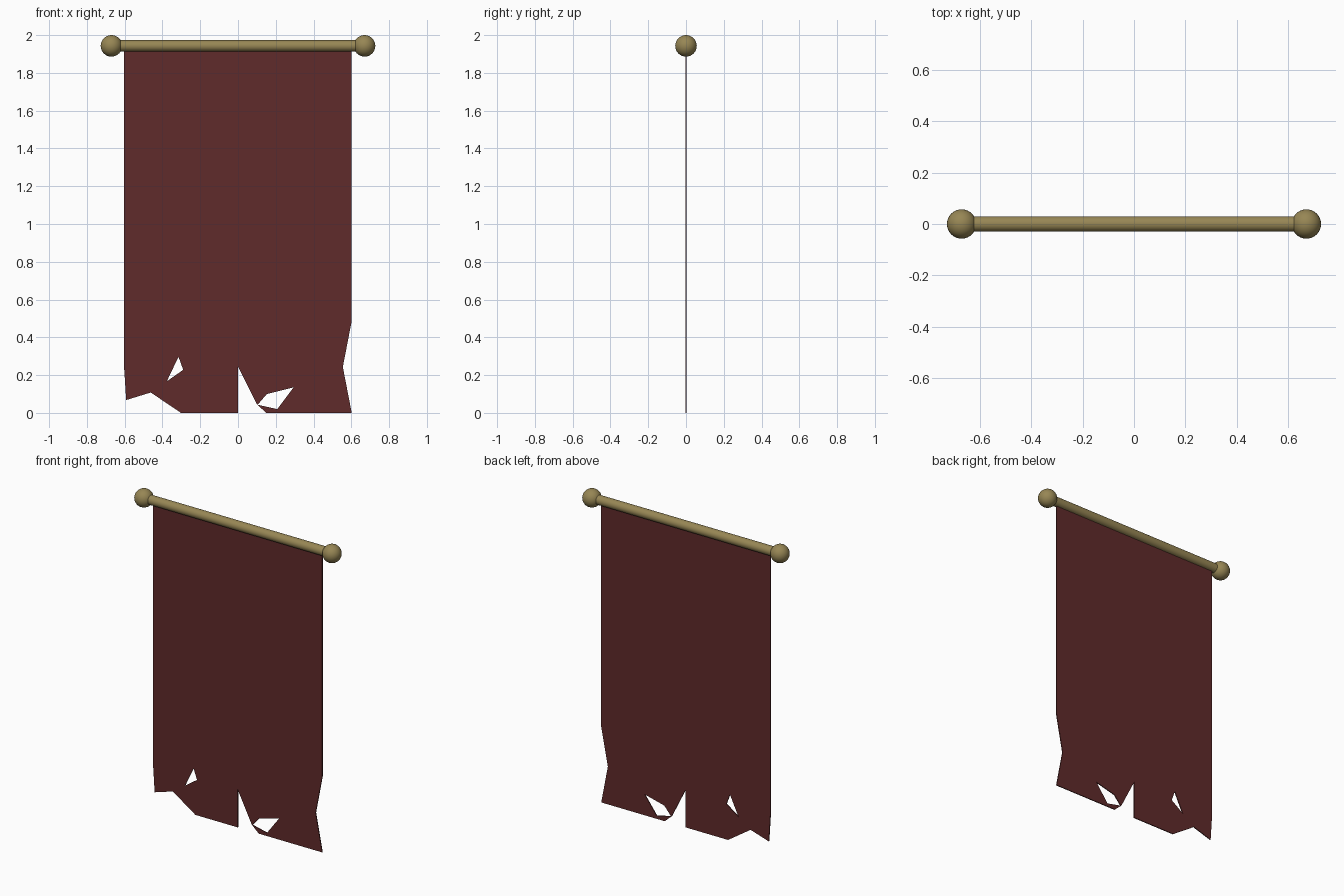
import bpy
from math import pi

if "Cube" in bpy.data.objects:
    bpy.data.objects.remove(bpy.data.objects["Cube"])


def material(name, rgb):
    m = bpy.data.materials.new(name)
    m.diffuse_color = (*rgb, 1)
    m.use_nodes = True
    m.node_tree.nodes["Principled BSDF"].inputs["Base Color"].default_value = m.diffuse_color
    return m


def finish(name, mat):
    ob = bpy.context.object
    ob.name = name
    ob.data.materials.append(mat)
    bpy.ops.object.shade_smooth_by_angle()


red = material("cloth_red", (0.115, 0.024, 0.024))
brass = material("brass", (0.31, 0.24, 0.09))
ROD_Z = 1.943

# Cloth: torn outline and two ripped holes, filled as a thin sheet
outline = [(-.603, 1.93), (-.603, .24), (-.592, .068), (-.462, .108), (-.302, 0),
           (0, 0), (0, .245), (.1, .045), (.15, 0), (.602, 0), (.555, .243),
           (.602, .487), (.602, 1.93)]
holes = [[(-.377, .167), (-.315, .297), (-.29, .228)],
         [(.104, .043), (.153, .1), (.294, .135), (.208, .02)]]

cu = bpy.data.curves.new("cloth", 'CURVE')
cu.dimensions = '2D'
cu.fill_mode = 'BOTH'
cu.extrude = 0.003
for pts in [outline] + holes:
    sp = cu.splines.new('POLY')
    sp.points.add(len(pts) - 1)
    for p, (x, z) in zip(sp.points, pts):
        p.co = (x, z, 0, 1)
    sp.use_cyclic_u = True
cloth = bpy.data.objects.new("cloth", cu)
bpy.context.collection.objects.link(cloth)
cloth.rotation_euler.x = pi / 2
bpy.context.view_layer.objects.active = cloth
cloth.select_set(True)
bpy.ops.object.convert(target='MESH')
finish("cloth", red)

# Hanging rod
bpy.ops.mesh.primitive_cylinder_add(vertices=32, radius=0.03, depth=1.32,
                                    location=(0, 0, ROD_Z), rotation=(0, pi / 2, 0))
finish("rod", brass)

# Ball finials at both ends
for side, label in ((-1, "left"), (1, "right")):
    bpy.ops.mesh.primitive_uv_sphere_add(segments=32, ring_count=16, radius=0.057,
                                         location=(side * 0.67, 0, ROD_Z))
    finish("finial_" + label, brass)
